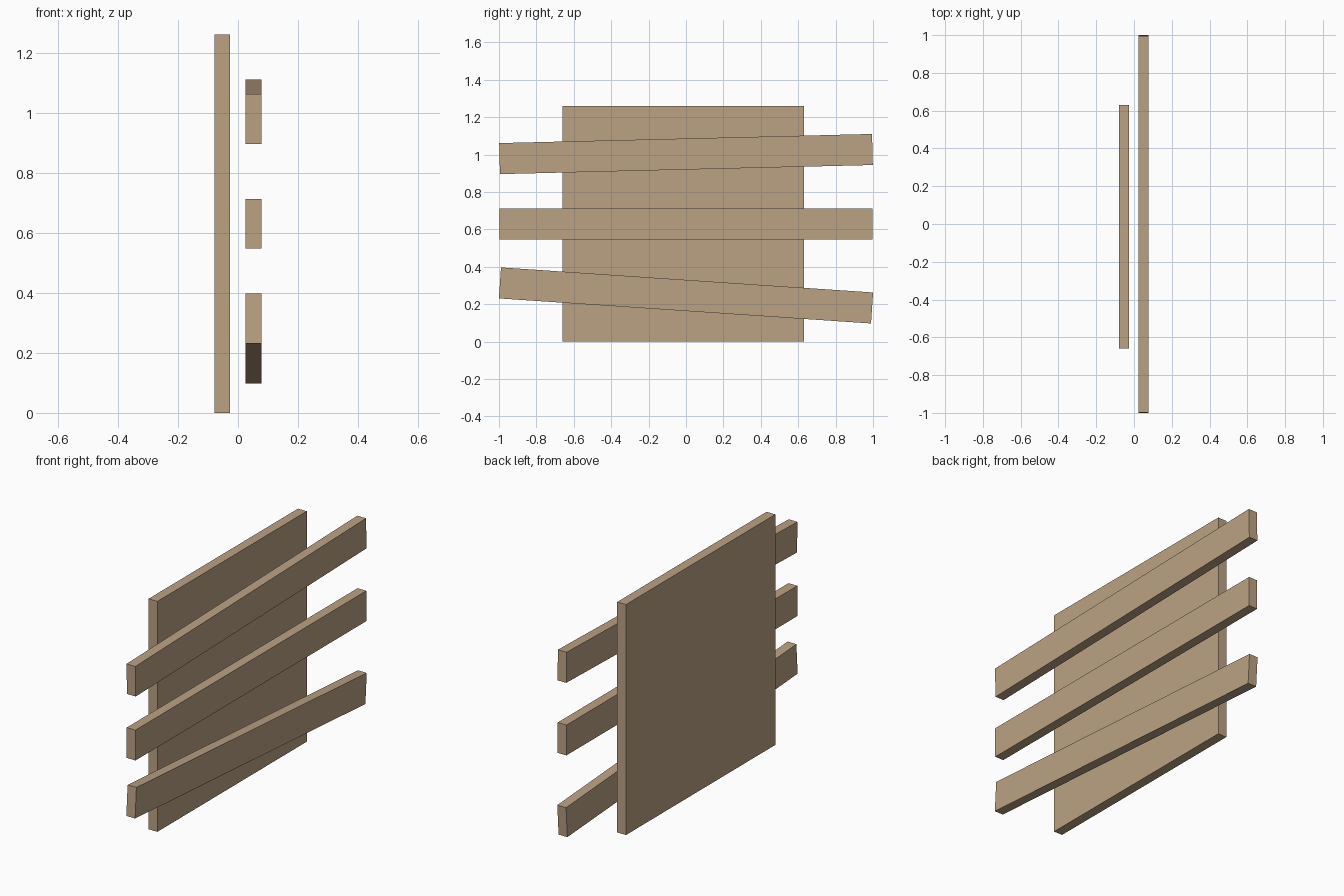
import bpy, math

if "Cube" in bpy.data.objects:
    bpy.data.objects.remove(bpy.data.objects["Cube"])

wood = bpy.data.materials.new("tan wood")
wood.diffuse_color = (0.50, 0.36, 0.23, 1)
wood.use_nodes = True
wood.node_tree.nodes["Principled BSDF"].inputs["Base Color"].default_value = wood.diffuse_color


def board(name, size, centre, tilt=0.0):
    """Box with real dimensions, tilted in the y-z plane (degrees)."""
    bpy.ops.mesh.primitive_cube_add(size=1, location=centre)
    obj = bpy.context.object
    obj.name = name
    obj.scale = size
    bpy.ops.object.transform_apply(location=False, rotation=False, scale=True)
    obj.rotation_euler.x = math.radians(tilt)
    obj.data.materials.append(wood)
    return obj


THICK = 0.053

# Upright panel behind the planks
board("back_panel", (THICK, 1.29, 1.26), (-0.0525, -0.014, 0.63))

# Three long planks, the upper and lower ones nailed on crookedly
for name, z, tilt in (("lower_plank", 0.247, -3.85),
                      ("middle_plank", 0.63, 0.0),
                      ("upper_plank", 1.003, 1.4)):
    board(name, (THICK, 1.994, 0.166), (0.0515, 0, z), tilt)
